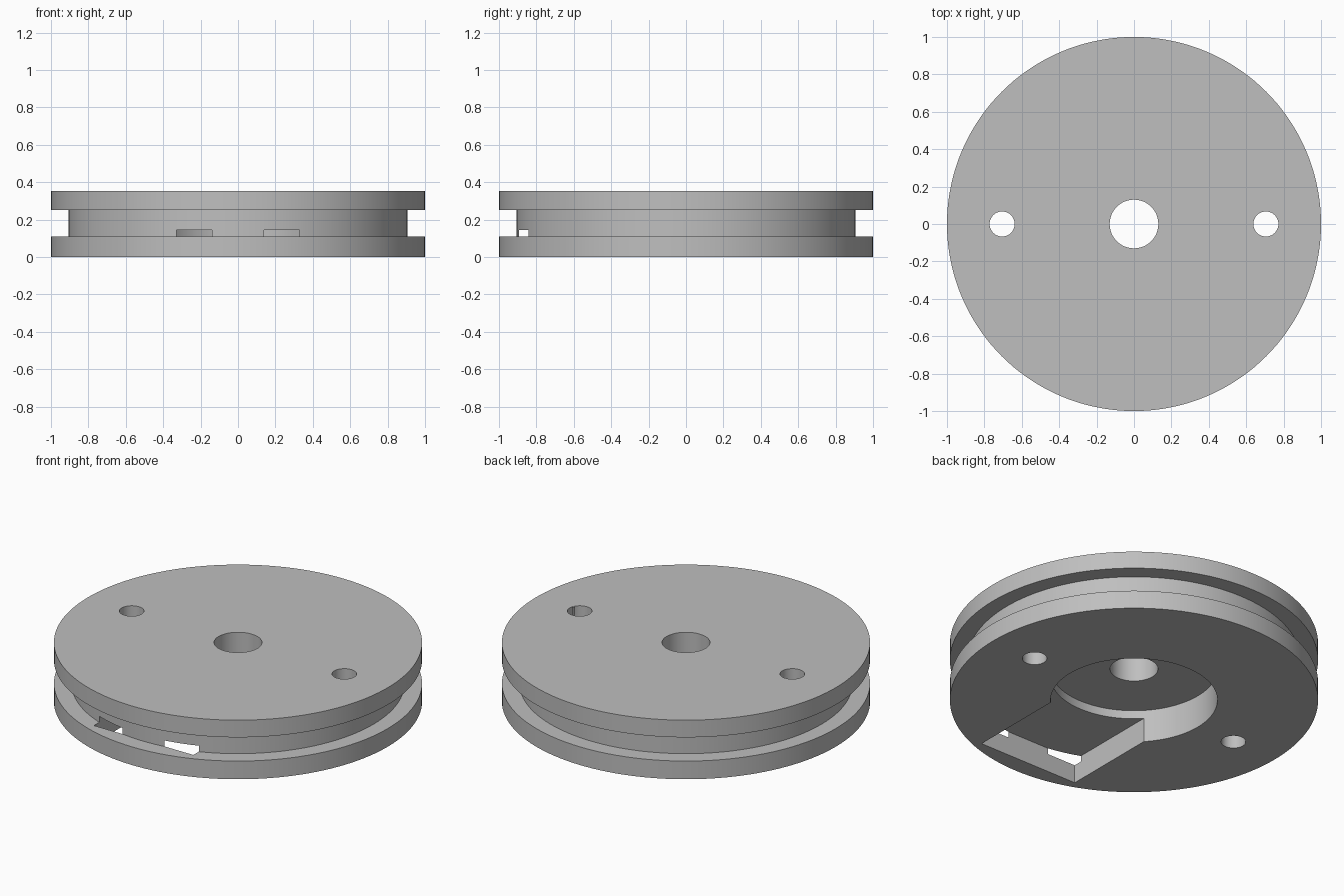
import bpy
import bmesh
from math import tau, radians
from mathutils import Matrix, Vector

if "Cube" in bpy.data.objects:
    bpy.data.objects.remove(bpy.data.objects["Cube"], do_unlink=True)

BORE, RECESS, HUB, RIM = 0.13, 0.453, 0.905, 1.0
HEIGHT = 0.354
PIN_X, PIN_R = 0.705, 0.067

# Single matte grey
grey = bpy.data.materials.new("light grey")
grey.use_nodes = True
colour = (0.52, 0.52, 0.52, 1)
grey.diffuse_color = colour
grey.node_tree.nodes["Principled BSDF"].inputs["Base Color"].default_value = colour


def make_object(name, bm):
    bmesh.ops.recalc_face_normals(bm, faces=bm.faces)
    mesh = bpy.data.meshes.new(name)
    bm.to_mesh(mesh)
    bm.free()
    mesh.materials.append(grey)
    obj = bpy.data.objects.new(name, mesh)
    bpy.context.collection.objects.link(obj)
    return obj


def lathe(name, profile, steps=144):
    bm = bmesh.new()
    verts = [bm.verts.new((r, 0, z)) for r, z in profile]
    edges = [bm.edges.new((a, b)) for a, b in zip(verts, verts[1:] + verts[:1])]
    bmesh.ops.spin(bm, geom=verts + edges, cent=(0, 0, 0), axis=(0, 0, 1),
                   angle=tau, steps=steps)
    bmesh.ops.remove_doubles(bm, verts=bm.verts, dist=1e-5)
    return make_object(name, bm)


def cut(target, cutter):
    cutter.hide_render = True
    mod = target.modifiers.new("cut", 'BOOLEAN')
    mod.operation, mod.solver, mod.object = 'DIFFERENCE', 'EXACT', cutter
    bpy.context.view_layer.objects.active = target
    bpy.ops.object.modifier_apply(modifier=mod.name)
    bpy.data.objects.remove(cutter, do_unlink=True)


# Grooved wheel with centre bore and round recess underneath
wheel = lathe("grooved_wheel", [
    (BORE, 0.195), (RECESS, 0.195), (RECESS, 0), (RIM, 0), (RIM, 0.109),
    (HUB, 0.109), (HUB, 0.251), (RIM, 0.251), (RIM, HEIGHT), (BORE, HEIGHT)])

# Two pin holes
for side in (-1, 1):
    bm = bmesh.new()
    bmesh.ops.create_cone(bm, cap_ends=True, segments=48, radius1=PIN_R,
                          radius2=PIN_R, depth=1,
                          matrix=Matrix.Translation((side * PIN_X, 0, 0.2)))
    cut(wheel, make_object("pin_hole_cutter", bm))

# Rectangular pocket underneath, breaking through the groove at its corners
low, high = Vector((-0.33, -0.894, -0.1)), Vector((0.33, -0.2, 0.145))
bm = bmesh.new()
bmesh.ops.create_cube(bm, size=1, matrix=Matrix.Translation((low + high) / 2)
                      @ Matrix.Diagonal((*(high - low), 1)))
cut(wheel, make_object("pocket_cutter", bm))

# Smooth round walls, crisp edges
bpy.ops.object.select_all(action='DESELECT')
wheel.select_set(True)
bpy.context.view_layer.objects.active = wheel
bpy.ops.object.shade_smooth_by_angle(angle=radians(30))
